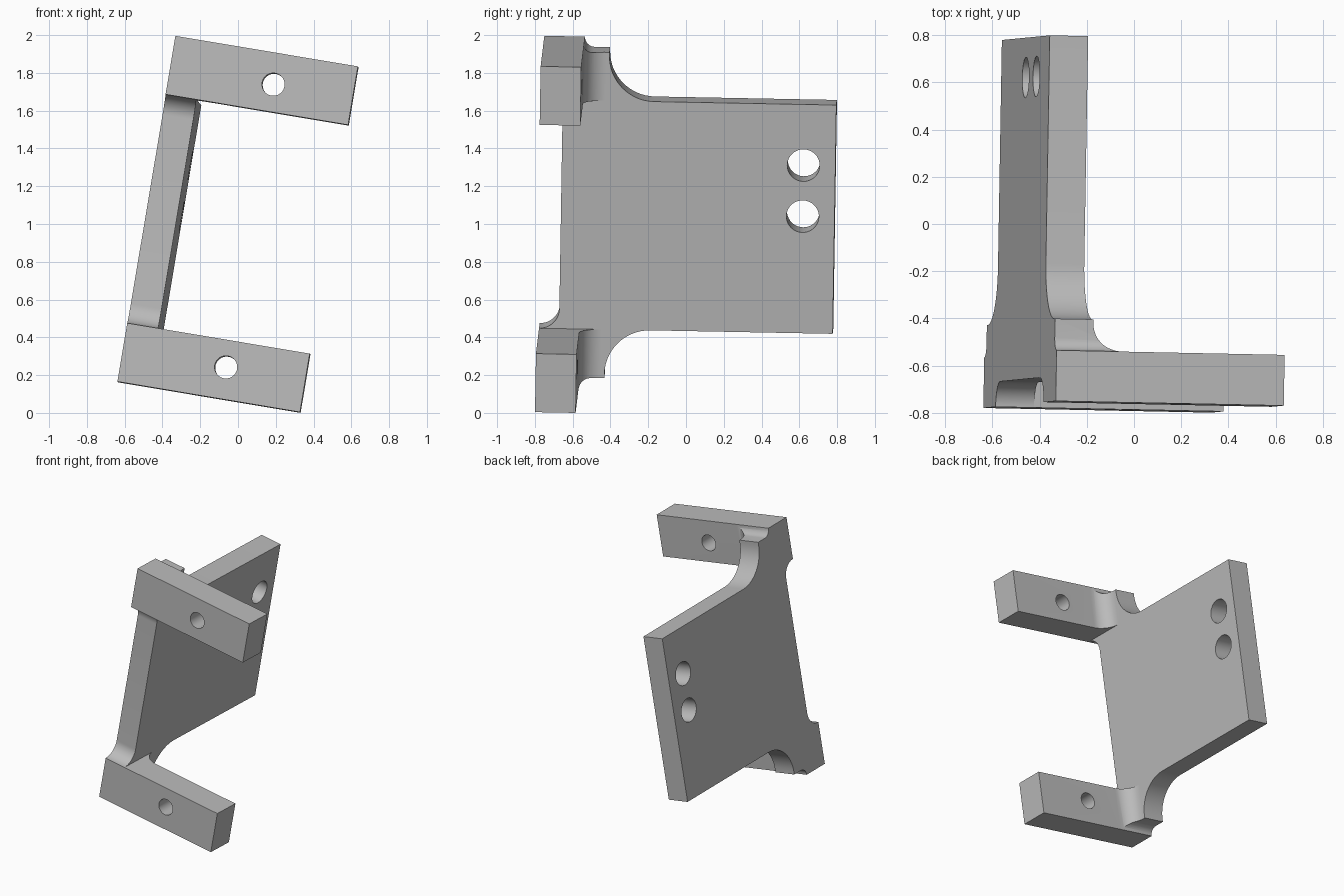
import bpy, bmesh
from math import sin, cos, radians
from mathutils import Vector, Matrix

cube = bpy.data.objects.get("Cube")
if cube:
    bpy.data.objects.remove(cube, do_unlink=True)

HEIGHT = 1.856     # full height of the bracket along its own axis
ARM_H = 0.314      # arm height
ARM_D = 0.215      # arm depth
PLATE_T = 0.165    # plate thickness


def arc(cx, cy, r, start, end, n=16):
    """Points along a circular arc, angles in degrees."""
    angles = [radians(start + (end - start) * i / n) for i in range(n + 1)]
    return [(cx + r * cos(t), cy + r * sin(t)) for t in angles]


def prism(name, points, lo, hi, axis):
    """Extrude a flat outline between lo and hi along axis 0, 1 or 2."""
    def place(p, t):
        co = list(p)
        co.insert(axis, t)
        return co
    bm = bmesh.new()
    bottom = [bm.verts.new(place(p, lo)) for p in points]
    top = [bm.verts.new(place(p, hi)) for p in points]
    bm.faces.new(bottom)
    bm.faces.new(top)
    for i in range(len(points)):
        j = (i + 1) % len(points)
        bm.faces.new((bottom[i], bottom[j], top[j], top[i]))
    bmesh.ops.recalc_face_normals(bm, faces=bm.faces)
    mesh = bpy.data.meshes.new(name)
    bm.to_mesh(mesh)
    bm.free()
    obj = bpy.data.objects.new(name, mesh)
    bpy.context.collection.objects.link(obj)
    return obj


def combine(target, tool, operation):
    """Apply a boolean and throw the tool away."""
    tool.hide_render = True
    mod = target.modifiers.new("boolean", "BOOLEAN")
    mod.operation = operation
    mod.solver = "EXACT"
    mod.object = tool
    bpy.context.view_layer.objects.active = target
    bpy.ops.object.modifier_apply(modifier=mod.name)
    bpy.data.objects.remove(tool, do_unlink=True)


# Plan section: arm and plate joined by an inner fillet
section = [(0, -0.1), (0.98, -0.1), (0.98, ARM_D)]
section += arc(PLATE_T + 0.12, ARM_D + 0.12, 0.12, 270, 180)
section += [(PLATE_T, 1.7), (0, 1.7)]
bracket = prism("bracket", section, -0.1, HEIGHT + 0.1, 2)

# Side profile: lower half, mirrored for the upper half
lower = arc(0, ARM_H + 0.106, 0.106, 0, -90)
lower += [(0, 0)]
lower += arc(ARM_D + 0.054, 0, 0.054, 180, 90, 8)
lower += [(0.35, 0.054)]
lower += arc(0.59, ARM_H - 0.24, 0.24, 180, 90)
lower += [(1.555, ARM_H)]
upper = [(b, HEIGHT - c) for b, c in reversed(lower)]
combine(bracket, prism("side_profile", lower + upper, -0.1, 1.1, 0), "INTERSECT")

# Open gap between the two arms
gap = [(PLATE_T, -0.2), (1.2, -0.2), (1.2, 0.4), (PLATE_T, 0.4)]
combine(bracket, prism("arm_gap", gap, ARM_H, HEIGHT - ARM_H, 2), "DIFFERENCE")

# Bolt holes through the arms and through the plate
for c in (0.17, HEIGHT - 0.168):
    hole = arc(0.554, c, 0.06, 0, 360, 40)[:-1]
    combine(bracket, prism("arm_hole", hole, -0.1, 0.4, 1), "DIFFERENCE")
for c in (0.941, 1.215):
    hole = arc(1.386, c, 0.086, 0, 360, 40)[:-1]
    combine(bracket, prism("plate_hole", hole, -0.1, 0.4, 0), "DIFFERENCE")

# Tilt the bracket, stand it on the ground and centre it
u = Vector((0.986, -0.02, -0.165)).normalized()
w = Vector((0.165, 0.016, 0.986))
w = (w - u * w.dot(u)).normalized()
v = w.cross(u)
mesh = bracket.data
mesh.transform(Matrix((u, v, w)).transposed().to_4x4())
lo = Vector([min(p.co[i] for p in mesh.vertices) for i in range(3)])
hi = Vector([max(p.co[i] for p in mesh.vertices) for i in range(3)])
mid = (lo + hi) / 2
mesh.transform(Matrix.Translation((-mid.x, -mid.y, -lo.z)))

# Single grey finish
grey = bpy.data.materials.new("plain_grey")
grey.use_nodes = True
colour = (0.5, 0.5, 0.5, 1)
grey.diffuse_color = colour
grey.node_tree.nodes["Principled BSDF"].inputs["Base Color"].default_value = colour
mesh.materials.clear()
mesh.materials.append(grey)
for face in mesh.polygons:
    face.material_index = 0

bpy.ops.object.select_all(action="DESELECT")
bracket.select_set(True)
bpy.context.view_layer.objects.active = bracket
bpy.ops.object.shade_smooth_by_angle(angle=radians(30))
